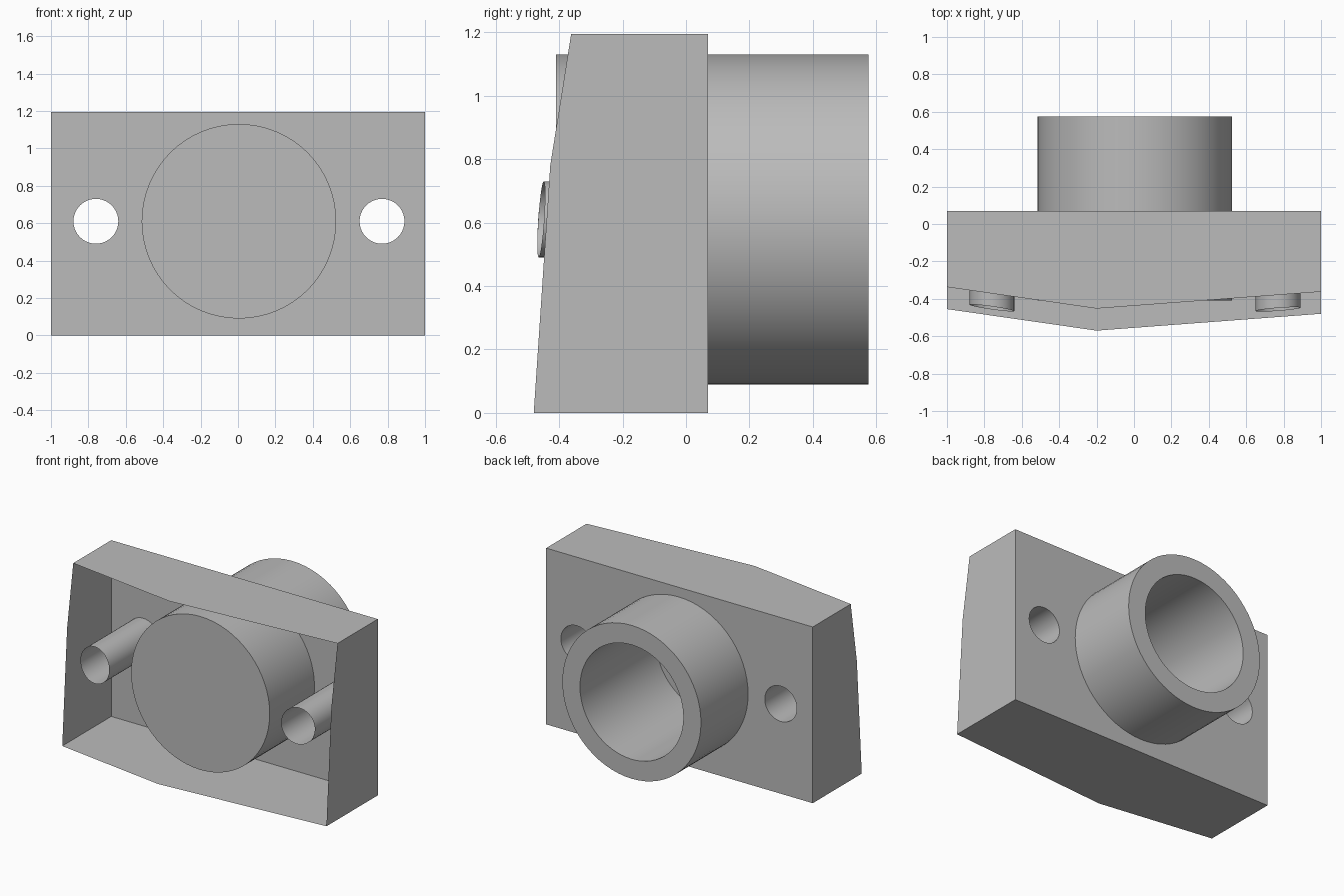
import bpy, bmesh, math

cube = bpy.data.objects.get("Cube")
if cube:
    bpy.data.objects.remove(cube, do_unlink=True)

grey = bpy.data.materials.new("plain grey")
grey.use_nodes = True
grey.diffuse_color = (0.5, 0.5, 0.5, 1)
grey.node_tree.nodes["Principled BSDF"].inputs["Base Color"].default_value = (0.5, 0.5, 0.5, 1)

BACK, TOP, MID_Z = 0.07, 1.195, 0.61
BOSS_X, BOSS_R, BORE_R = 0.005, 0.52, 0.388
HOLES, HOLE_R = (-0.76, 0.77), 0.12
RIDGE_X, BEND_Z = -0.2, 0.78


def mix(a, b, t):
    return a + (b - a) * t


def front_y(x, z):
    """Depth of the faceted front boundary."""
    if x < RIDGE_X:
        y = mix(-0.455, -0.57, (x + 1) / (RIDGE_X + 1))
    else:
        y = mix(-0.57, -0.48, (x - RIDGE_X) / (1 - RIDGE_X))
    if z < BEND_Z:
        return y + mix(0, 0.052, z / BEND_Z)
    return y + mix(0.052, 0.118, (z - BEND_Z) / (TOP - BEND_Z))


def circle(x, r, n=64):
    angles = [2 * math.pi * i / n for i in range(n)]
    return [(x + r * math.cos(a), MID_Z + r * math.sin(a)) for a in angles]


def loop(bm, points, depth):
    """Ring of vertices whose y comes from a number or a function."""
    return [bm.verts.new((x, depth(x, z) if callable(depth) else depth, z))
            for x, z in points]


def bridge(bm, a, b):
    for i in range(len(a)):
        j = (i + 1) % len(a)
        bm.faces.new((a[i], a[j], b[j], b[i]))


def finish(bm, name, smooth=False):
    mesh = bpy.data.meshes.new(name)
    bm.to_mesh(mesh)
    bm.free()
    mesh.materials.append(grey)
    obj = bpy.data.objects.new(name, mesh)
    bpy.context.collection.objects.link(obj)
    if smooth:
        bpy.ops.object.select_all(action="DESELECT")
        obj.select_set(True)
        bpy.context.view_layer.objects.active = obj
        bpy.ops.object.shade_smooth_by_angle(angle=math.radians(30))
    return obj


# Thin walls around the open front
outline = [(-1, 0), (RIDGE_X, 0), (1, 0), (1, BEND_Z), (1, TOP),
           (RIDGE_X, TOP), (-1, TOP), (-1, BEND_Z)]
bm = bmesh.new()
bridge(bm, loop(bm, outline, front_y), loop(bm, outline, BACK))
finish(bm, "housing_walls")

# Back plate with round openings
bm = bmesh.new()
corners = [(-1, 0), (1, 0), (1, TOP), (-1, TOP)]
rims = [corners, circle(BOSS_X, BOSS_R)] + [circle(x, HOLE_R, 40) for x in HOLES]
for points in rims:
    ring = loop(bm, points, BACK)
    for i, v in enumerate(ring):
        bm.edges.new((v, ring[(i + 1) % len(ring)]))
bmesh.ops.triangle_fill(bm, edges=bm.edges[:], use_beauty=True, normal=(0, 1, 0))
for f in bm.faces:
    f.normal_update()
    if f.normal.y < 0:
        f.normal_flip()
finish(bm, "back_plate")

# Central boss with a blind bore from the back
bm = bmesh.new()
outer, inner = circle(BOSS_X, BOSS_R), circle(BOSS_X, BORE_R)
rings = [loop(bm, outer, -0.41), loop(bm, outer, 0.575),
         loop(bm, inner, 0.575), loop(bm, inner, -0.24)]
for a, b in zip(rings, rings[1:]):
    bridge(bm, a, b)
bm.faces.new(rings[0])
bm.faces.new(rings[-1])
bmesh.ops.recalc_face_normals(bm, faces=bm.faces[:])
finish(bm, "central_boss", True)

# Open screw tubes, trimmed to the front boundary
for side, x in zip(("right", "left"), HOLES):
    bm = bmesh.new()
    points = circle(x, HOLE_R, 40)
    bridge(bm, loop(bm, points, front_y), loop(bm, points, BACK))
    finish(bm, side + "_screw_tube", True)
